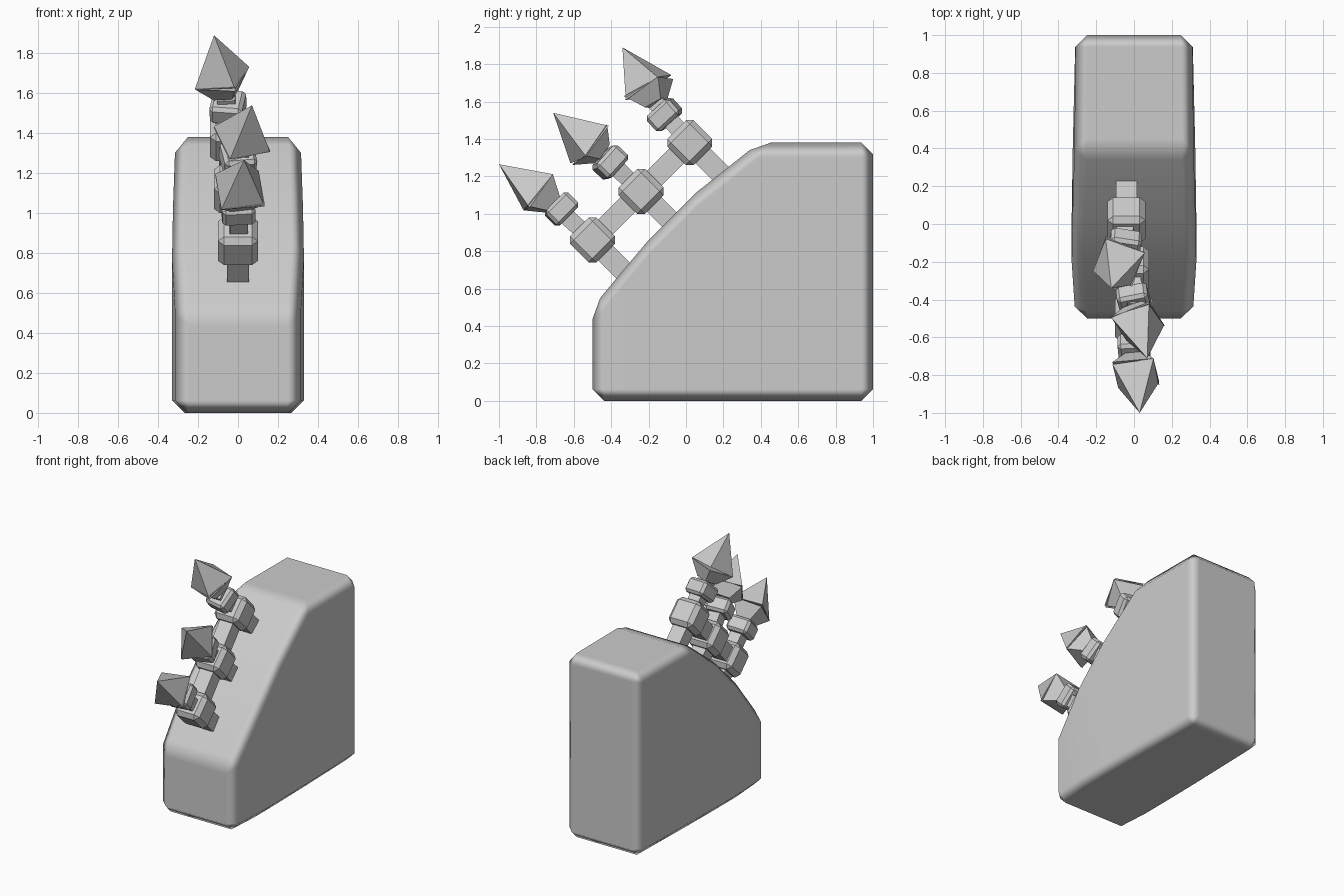
import bpy, bmesh, math
from mathutils import Vector, Matrix

cube = bpy.data.objects.get("Cube")
if cube:
    bpy.data.objects.remove(cube, do_unlink=True)

grey = bpy.data.materials.new("plain grey")
grey.use_nodes = True
colour = (0.6, 0.6, 0.6, 1)
grey.diffuse_color = colour
grey.node_tree.nodes["Principled BSDF"].inputs["Base Color"].default_value = colour


def add_object(name, bm):
    bmesh.ops.recalc_face_normals(bm, faces=bm.faces)
    mesh = bpy.data.meshes.new(name)
    bm.to_mesh(mesh)
    bm.free()
    mesh.materials.append(grey)
    obj = bpy.data.objects.new(name, mesh)
    bpy.context.collection.objects.link(obj)
    return obj


def add_bevel(obj, width):
    mod = obj.modifiers.new("bevel", "BEVEL")
    mod.width = width
    mod.segments = 1
    mod.limit_method = "ANGLE"
    mod.angle_limit = math.radians(35)
    return mod


def bar(name, start, end, half_a, half_b, twist=0, bevel=0):
    """Square bar or tapered block running between two points."""
    start, end = Vector(start), Vector(end)
    axis = (end - start).normalized()
    side = (Vector((1, 0, 0)) - axis * axis.x).normalized()
    frame = Matrix((side, axis.cross(side), axis)).transposed().to_4x4()
    bm = bmesh.new()
    bmesh.ops.create_cone(bm, cap_ends=True, segments=4, depth=(end - start).length,
                          radius1=half_a * math.sqrt(2), radius2=half_b * math.sqrt(2))
    turn = Matrix.Rotation(math.radians(45 + twist), 4, "Z")
    bmesh.ops.transform(bm, verts=bm.verts,
                        matrix=Matrix.Translation((start + end) / 2) @ frame @ turn)
    obj = add_object(name, bm)
    if bevel:
        add_bevel(obj, bevel)
    return obj


# Sloped body: columns of y, top height, half width at bottom, half width at top
columns = [(-0.5, 0.5, 0.31, 0.31), (-0.38, 0.645, 0.318, 0.318),
           (-0.2, 0.86, 0.33, 0.33), (0.05, 1.11, 0.33, 0.325),
           (0.39, 1.38, 0.325, 0.315), (1, 1.38, 0.31, 0.31)]
bm = bmesh.new()
rings = []
for y, top, low, high in columns:
    rings.append([bm.verts.new(p) for p in
                  ((-low, y, 0), (low, y, 0), (high, y, top), (-high, y, top))])
for a, b in zip(rings, rings[1:]):
    for i in range(4):
        j = (i + 1) % 4
        bm.faces.new((a[i], a[j], b[j], b[i]))
bm.faces.new(rings[0])
bm.faces.new(rings[-1])
for face in bm.faces:
    face.smooth = True
body = add_object("body", bm)
add_bevel(body, 0.063).harden_normals = True

# Spines: joint block, collar, spike back, spike ring, spike tip, twist
spines = {
    "lower": ((0, -0.5, 0.86), (0, -0.665, 1.025), (0.01, -0.71, 1.05),
              (0.01, -0.79, 1.115), (0.03, -1, 1.265), 8),
    "middle": ((-0.02, -0.24, 1.12), (0, -0.405, 1.275), (0.01, -0.45, 1.32),
               (0.02, -0.515, 1.37), (0.07, -0.71, 1.54), 22),
    "upper": ((-0.04, 0.02, 1.38), (-0.05, -0.115, 1.53), (-0.06, -0.16, 1.59),
              (-0.08, -0.2, 1.675), (-0.12, -0.34, 1.89), -18),
}
previous = None
for name, (joint, collar, back, ring, tip, twist) in spines.items():
    joint, collar = Vector(joint), Vector(collar)
    out = Vector((0, -1, 1)).normalized()
    along = (collar - joint).normalized()
    bar(name + "_stem", joint - out * 0.28, joint, 0.055, 0.055)
    bar(name + "_joint", joint - out * 0.1, joint + out * 0.1, 0.1, 0.1, 0, 0.03)
    bar(name + "_neck", joint, back, 0.045, 0.045)
    bar(name + "_collar", collar - along * 0.055, collar + along * 0.055,
        0.083, 0.083, twist / 2, 0.018)
    bar(name + "_spike_base", back, ring, 0.05, 0.11, twist)
    bar(name + "_spike", ring, tip, 0.11, 0, twist)
    # Links joining neighbouring spines
    if previous:
        bar(name + "_link", previous, joint, 0.055, 0.055)
    previous = joint
